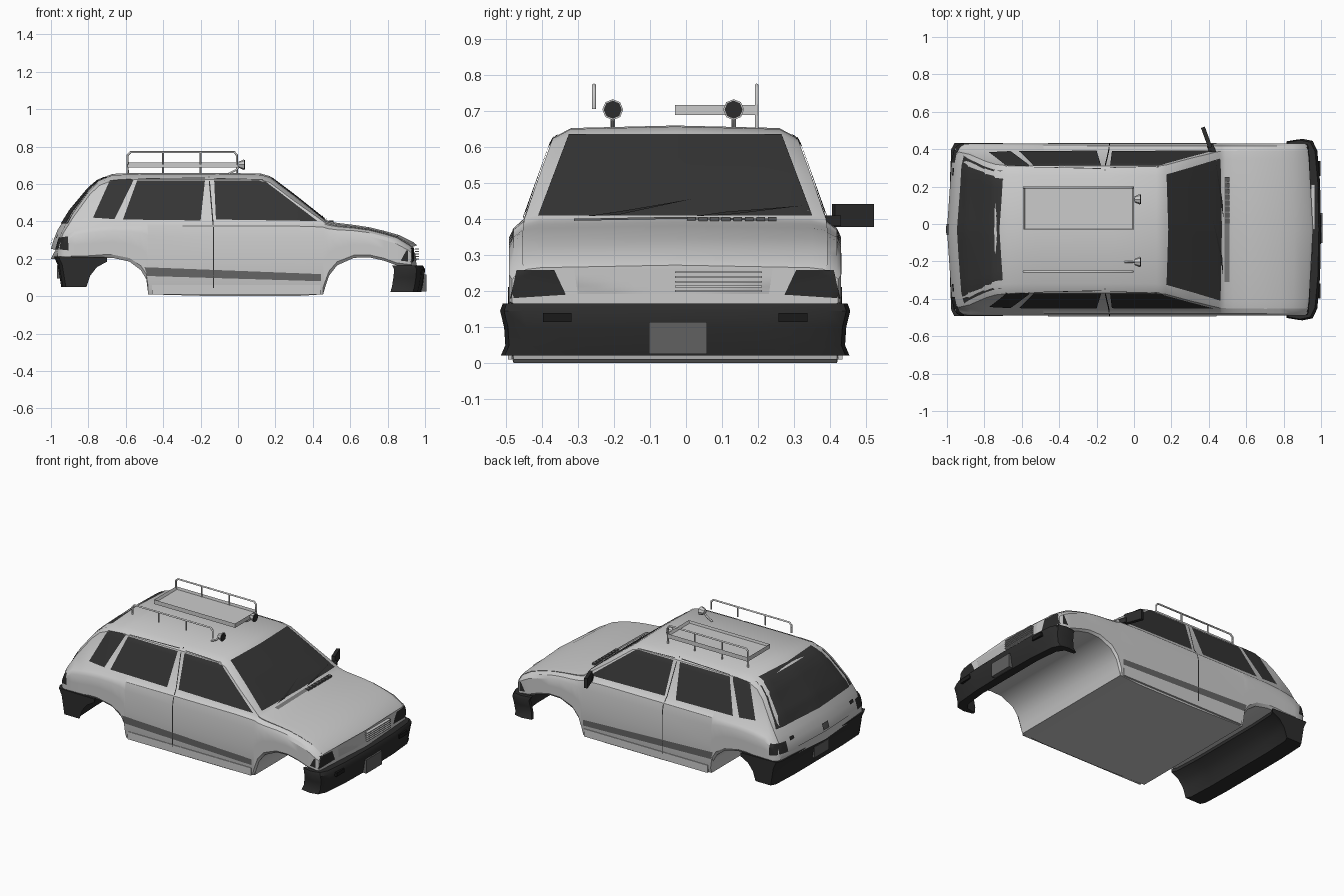
import bpy, bmesh, math
from mathutils import Vector
from mathutils.bvhtree import BVHTree

if "Cube" in bpy.data.objects:
    bpy.data.objects.remove(bpy.data.objects["Cube"])

CY = -0.03  # body centre line
mats = {}


def finish(ob, col=None, angle=35):
    if col is not None:
        if col not in mats:
            mats[col] = bpy.data.materials.new("shade_%d" % len(mats))
            mats[col].diffuse_color = (col, col, col, 1)
        ob.data.materials.append(mats[col])
    if ob.type == 'MESH' and angle:
        bpy.ops.object.select_all(action='DESELECT')
        ob.select_set(True)
        bpy.context.view_layer.objects.active = ob
        bpy.ops.object.shade_smooth_by_angle(angle=math.radians(angle))
    return ob


def mesh(name, verts, faces, col=None, angle=35, recalc=True):
    me = bpy.data.meshes.new(name)
    me.from_pydata([tuple(v) for v in verts], [], faces)
    if recalc:
        bm = bmesh.new()
        bm.from_mesh(me)
        bmesh.ops.recalc_face_normals(bm, faces=bm.faces)
        bm.to_mesh(me)
        bm.free()
    ob = bpy.data.objects.new(name, me)
    bpy.context.collection.objects.link(ob)
    return finish(ob, col, angle)


def loft(name, rings, col=None, angle=35):
    n = len(rings[0])
    verts = [v for r in rings for v in r]
    faces = [(i * n + j, i * n + (j + 1) % n, (i + 1) * n + (j + 1) % n, (i + 1) * n + j)
             for i in range(len(rings) - 1) for j in range(n)]
    faces += [tuple(range(n)), tuple(range(len(verts) - n, len(verts)))]
    return mesh(name, verts, faces, col, angle)


def box(name, loc, size, col=None, rz=0):
    bpy.ops.mesh.primitive_cube_add(size=1, location=loc, rotation=(0, 0, rz))
    ob = bpy.context.object
    ob.name = name
    ob.scale = size
    return finish(ob, col, 0)


def tube(name, pts, r, col=None):
    cu = bpy.data.curves.new(name, 'CURVE')
    cu.dimensions = '3D'
    cu.bevel_depth, cu.bevel_resolution, cu.use_fill_caps = r, 1, True
    sp = cu.splines.new('POLY')
    sp.points.add(len(pts) - 1)
    for p, q in zip(sp.points, pts):
        p.co = (*q, 1)
    ob = bpy.data.objects.new(name, cu)
    bpy.context.collection.objects.link(ob)
    return finish(ob, col)


# Body shell: stations of x, floor z, shoulder z, top z, half width
stations = [(-1.0, .20, .235, .25, .425), (-.985, .20, .27, .30, .445), (-.965, .20, .31, .35, .455),
            (-.90, .20, .35, .455, .46), (-.80, .20, .365, .575, .46), (-.745, .205, .37, .622, .46),
            (-.67, .205, .375, .65, .46), (-.58, .185, .375, .654, .46), (-.52, .14, .375, .655, .46),
            (-.49, .09, .375, .655, .46), (-.48, .01, .375, .655, .46), (-.12, 0, .375, .655, .46),
            (.12, 0, .375, .652, .46), (.17, 0, .375, .638, .46), (.30, 0, .375, .54, .46),
            (.455, .01, .37, .417, .46), (.467, .05, .365, .405, .46), (.487, .11, .36, .397, .46),
            (.53, .165, .355, .388, .46), (.62, .205, .35, .377, .46), (.70, .208, .34, .365, .46),
            (.78, .19, .32, .346, .46), (.86, .165, .30, .323, .46), (.94, .16, .26, .283, .46),
            (.957, .16, .245, .268, .452)]


def section(x, zb, zs, zt, w):
    h, g = zs - zb, zt - zs
    wt = w - .04 - .36 * max(0, g - .025)
    a = min(.03, .35 * g)
    half = [(w - .012, zb), (w, zb + .1 * h), (w, zb + .5 * h), (w, zb + .85 * h), (w - .012, zs),
            (w - .04, zs + min(.025, .5 * g)), (wt + .36 * a, zt - a), (wt - .04, zt - .003)]
    pts = [(0, zb)] + half + [(0, zt + .004)] + [(-y, z) for y, z in reversed(half)]
    bend = .14 * max(0, -.7 - x) - .2 * max(0, x - .8)
    return [(x + bend * (y / .46) ** 2, y + CY, z) for y, z in pts]


body = loft("body_shell", [section(*s) for s in stations], None, 32)
bm = bmesh.new()
bm.from_mesh(body.data)
tree = BVHTree.FromBMesh(bm)
bm.free()


# Panels laid on the body: a 2D quad is gridded and projected along d
def panel(name, quad, d, col=None, n=10, off=.004):
    d = Vector(d)
    a, b, c, e = [Vector(q) for q in quad]
    verts = []
    for i in range(n + 1):
        for j in range(n + 1):
            s, t = i / n, j / n
            u, v = (a * (1 - s) + b * s) * (1 - t) + (e * (1 - s) + c * s) * t
            p = Vector((u, 0, v)) if d.y else Vector((0, u, v)) if d.x else Vector((u, v, 0))
            p -= d * 2
            hit = tree.ray_cast(p, d)[0] or tree.find_nearest(p + d * 1.1)[0]
            verts.append(hit - d * off)
    m = n + 1
    faces = [(i * m + j, (i + 1) * m + j, (i + 1) * m + j + 1, i * m + j + 1) for i in range(n) for j in range(n)]
    v = [verts[k] for k in faces[n * n // 2 + n // 2]]
    if (v[1] - v[0]).cross(v[3] - v[0]).dot(d) > 0:
        faces = [f[::-1] for f in faces]
    return mesh(name, verts, faces, col, 35, False)


def flip(quad):
    return [(2 * CY - y, z) for y, z in quad]


GLASS, BLACK, STRIPE = .035, .025, .13
REAR, FRONT = (1, 0, 0), (-1, 0, 0)

# Windscreen and rear window
panel("windscreen", [(-.41, .41), (.35, .41), (.265, .635), (-.325, .635)], FRONT, GLASS, 14)
panel("rear_window", [(-.425, .39), (.365, .39), (.28, .637), (-.34, .637)], REAR, GLASS, 14)

# Side windows, stripe, seams and side lamp faces on both sides
side_panels = [
    ("front_door_window", [(-.118, .41), (.425, .402), (.13, .626), (-.128, .632)], GLASS),
    ("rear_door_window", [(-.615, .41), (-.20, .405), (-.175, .635), (-.535, .63)], GLASS),
    ("quarter_window", [(-.775, .42), (-.66, .412), (-.555, .628), (-.685, .62)], GLASS),
    ("side_stripe", [(-.485, .108), (.445, .08), (.445, .118), (-.5, .155)], STRIPE),
    ("door_seam_lower", [(-.134, .01), (-.128, .01), (-.128, .36), (-.134, .36)], BLACK),
    ("door_seam_upper", [(-.134, .36), (-.128, .36), (-.152, .64), (-.158, .64)], BLACK),
    ("headlamp_side", [(.87, .19), (.91, .185), (.91, .245), (.90, .245)], BLACK),
    ("tail_lamp_side", [(-.955, .25), (-.905, .245), (-.91, .32), (-.945, .315)], BLACK)]
for tag, s in (("left", 1), ("right", -1)):
    for name, quad, col in side_panels:
        panel(tag + "_" + name, quad, (0, -s, 0), col)

# Front and rear lamps
lamp = [(-.487, .18), (-.333, .19), (-.365, .258), (-.47, .258)]
tail = [(-.46, .25), (-.39, .25), (-.39, .315), (-.45, .315)]
for tag, f in (("right", list), ("left", flip)):
    panel(tag + "_headlamp", f(lamp), FRONT, BLACK)
    panel(tag + "_tail_lamp", f(tail), REAR, BLACK)
    panel(tag + "_tail_latch", f([(-.36, .31), (-.32, .31), (-.32, .33), (-.36, .33)]), REAR, BLACK, 2, .012)
panel("tailgate_badge_plate", [(-.06, .27), (0, .27), (0, .31), (-.06, .31)], REAR, .1, 3, .01)

# Grille with slats on one half
panel("grille", [(-.30, .192), (.23, .192), (.24, .262), (-.31, .262)], FRONT, .5)
for i in range(5):
    box("grille_slat", (.957, .09, .2 + i * .013), (.02, .24, .005))

# Wipers and cowl vents
for tag, quad in (("right", [(-.275, .408), (-.19, .411), (.02, .456), (-.19, .42)]),
                  ("left", [(.025, .408), (.11, .411), (.325, .437), (.11, .42)])):
    panel(tag + "_wiper", quad, FRONT, BLACK, 6, .012)
panel("cowl_vent", [(.485, -.31), (.51, -.31), (.51, .25), (.485, .25)], (0, 0, -1), .2)
for i in range(8):
    box("cowl_slot", (.498, .015 + i * .032, .4), (.024, .024, .012), .1)

# Front bumper: wraparound plan outline lofted upward
half = [(.835, .472), (.90, .483), (.955, .472), (.98, .42), (.995, .25), (1.0, 0)]
inner = [(.945, .25), (.93, .40), (.90, .445), (.835, .452)]
plan = half + [(x, -y) for x, y in reversed(half[:-1])] + [(x, -y) for x, y in reversed(inner)] + inner
loft("front_bumper", [[(x - dx, y * k + CY, z) for x, y in plan] for z, k, dx in
                      ((.022, 1.0, .02), (.05, .975, .012), (.1, .982, .004), (.145, 1.005, 0), (.165, .99, .012))],
     BLACK, 40)
box("front_plate", (.992, -.022, .07), (.03, .16, .09), .12)
for y in (-.357, .297):
    box("fog_lamp", (.983, y, .127), (.03, .08, .025), .01)

# Rear bumper: side profile spanning the full width
prof = [(-.985, .212), (-.965, .17), (-.955, .11), (-.945, .05), (-.835, .05), (-.815, .11),
        (-.78, .155), (-.725, .185), (-.725, .208)]
loft("rear_bumper", [[(x + dx, y + CY, z) for x, z in prof] for y, dx in
                     ((-.463, .025), (-.43, .008), (-.25, 0), (.25, 0), (.43, .008), (.463, .025))], BLACK, 40)
box("rear_plate", (-.957, CY, .13), (.02, .15, .07), .12)

# Sills
for s in (-1, 1):
    box("sill", (-.01, CY + s * .458, .035), (.90, .012, .05))

# Roof rack tray
tray = box("rack_tray", (-.295, .085, .702), (.59, .23, .028))
bm = bmesh.new()
bm.from_mesh(tray.data)
top = [f for f in bm.faces if f.normal.z > .5]
bmesh.ops.inset_region(bm, faces=top, thickness=.02)
bmesh.ops.translate(bm, verts=top[0].verts, vec=(0, 0, -.6))
bm.to_mesh(tray.data)
bm.free()

# Rack rails with posts
for tag, y, low in (("left", .196, .65), ("right", -.255, .705)):
    tube(tag + "_rack_rail", [(-.59, y, low), (-.59, y, .755), (-.575, y, .77), (-.02, y, .77),
                              (-.006, y, .755), (-.006, y, low)], .006)
    for x in (-.4, -.2):
        tube(tag + "_rack_post", [(x, y, low), (x, y, .77)], .005)

# Octagonal roof lamps on stalks
for y in (-.203, .132):
    for name, x, r1, r2, dep, col in (("roof_lamp", .018, .016, .029, .03, None),
                                      ("roof_lamp_lens", .034, .025, .025, .006, BLACK)):
        bpy.ops.mesh.primitive_cone_add(vertices=8, radius1=r1, radius2=r2, depth=dep,
                                        location=(x, y, .703), rotation=(0, math.pi / 2, 0))
        bpy.context.object.name = name
        finish(bpy.context.object, col, 0)
    tube("roof_lamp_stalk", [(-.05, y, .655), (-.01, y, .675), (.012, y, .70)], .006)

# Door mirror on the left side only
box("door_mirror", (.388, .463, .41), (.022, .115, .064), BLACK, .35)
box("mirror_arm", (.415, .40, .395), (.035, .05, .03), BLACK, .35)

for m in bpy.data.materials:
    if m.users and not m.is_grease_pencil:
        m.use_nodes = True
        m.node_tree.nodes["Principled BSDF"].inputs["Base Color"].default_value = m.diffuse_color
